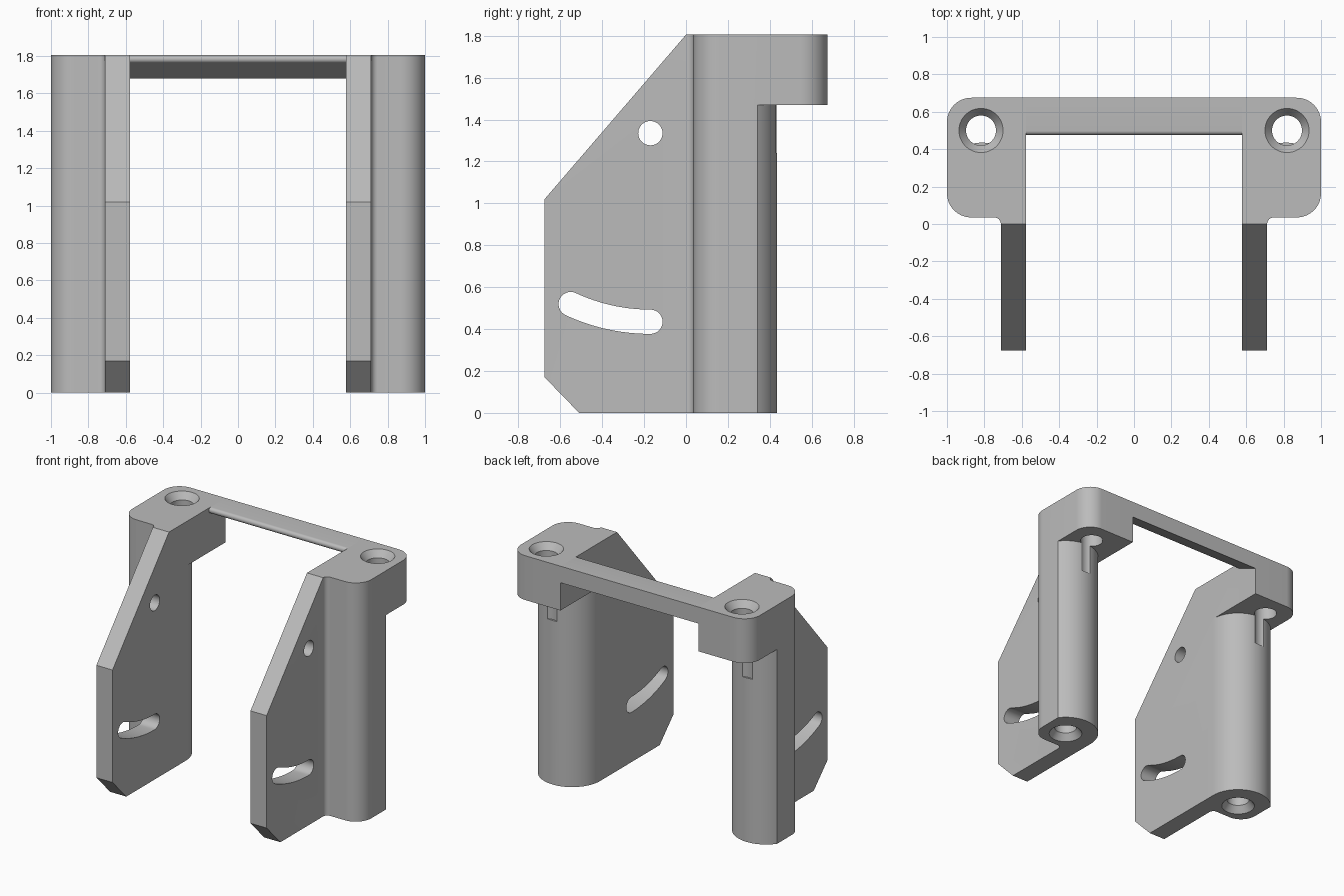
import bpy, bmesh, math
from mathutils import Vector

old = bpy.data.objects.get("Cube")
if old:
    bpy.data.objects.remove(old, do_unlink=True)

grey = bpy.data.materials.new("plain grey")
grey.use_nodes = True
colour = (0.5, 0.5, 0.5, 1)
grey.diffuse_color = colour
grey.node_tree.nodes["Principled BSDF"].inputs["Base Color"].default_value = colour


def arc(cx, cy, r, start, end, n=16):
    """Points on an arc, angles in degrees."""
    angles = [math.radians(start + (end - start) * i / n) for i in range(n + 1)]
    return [(cx + r * math.cos(a), cy + r * math.sin(a)) for a in angles]


def finish(name, bm):
    bmesh.ops.recalc_face_normals(bm, faces=bm.faces)
    mesh = bpy.data.meshes.new(name)
    bm.to_mesh(mesh)
    bm.free()
    mesh.materials.append(grey)
    ob = bpy.data.objects.new(name, mesh)
    bpy.context.collection.objects.link(ob)
    return ob


def prism(name, outline, axis, low, high):
    """Extrude an outline in XY along z, or in YZ along x."""
    bm = bmesh.new()
    if axis == "z":
        pts, step = [(u, v, low) for u, v in outline], Vector((0, 0, high - low))
    else:
        pts, step = [(low, u, v) for u, v in outline], Vector((high - low, 0, 0))
    face = bm.faces.new([bm.verts.new(p) for p in pts])
    moved = bmesh.ops.extrude_face_region(bm, geom=[face])["geom"]
    bmesh.ops.translate(bm, vec=step, verts=[e for e in moved if isinstance(e, bmesh.types.BMVert)])
    return finish(name, bm)


def turned(name, x, y, profile, n=48):
    """Solid of revolution about a vertical axis from (radius, z) pairs."""
    bm = bmesh.new()
    rings = [[bm.verts.new((px, py, z)) for px, py in arc(x, y, r, 0, 360, n)[:-1]]
             for r, z in profile]
    for a, b in zip(rings, rings[1:]):
        for i in range(n):
            j = (i + 1) % n
            bm.faces.new((a[i], a[j], b[j], b[i]))
    bm.faces.new(rings[0])
    bm.faces.new(rings[-1])
    return finish(name, bm)


def apply(ob, modifier):
    bpy.context.view_layer.objects.active = ob
    bpy.ops.object.modifier_apply(modifier=modifier.name)


def combine(ob, other, operation):
    mod = ob.modifiers.new("combine", "BOOLEAN")
    mod.operation, mod.solver, mod.object = operation, "EXACT", other
    apply(ob, mod)
    bpy.data.objects.remove(other, do_unlink=True)


INNER, PLATE, TOP, LEDGE = 0.577, 0.712, 1.805, 1.47
PX, PY, PR = 0.812, 0.2, 0.235          # centre and radius of post back
HX, HY = 0.818, 0.5                     # screw hole in the top block
PIVOT = (-0.17, 1.335)

# Shared front outline: fillet against the plate, then rounded outer corner
front = ([(INNER, 0), (PLATE, 0)] + arc(PLATE + 0.035, 0, 0.035, 180, 90, 8)[1:]
         + arc(0.87, 0.165, 0.13, -90, 0))

# Post with a cylindrical back
crease = math.degrees(math.acos((1 - PX) / PR))
post = prism("post", front + arc(PX, PY, PR, crease, 180, 32), "z", 0, LEDGE + 0.1)

# Top block with a rounded back corner
block = prism("top_block", front + arc(0.87, 0.545, 0.13, 0, 90) + [(INNER, 0.675)],
              "z", LEDGE, TOP)

# Side plate with sloped top and chamfered toe
plate = prism("side_plate", [(-0.675, 0.17), (-0.51, 0), (0.1, 0), (0.1, TOP),
                             (0, TOP), (-0.675, 1.02)], "x", INNER, PLATE)
bracket = post
bracket.name = "mounting_bracket"
combine(bracket, block, "UNION")
combine(bracket, plate, "UNION")

# Pivot hole and curved adjustment slot through the plate
pivot = prism("pivot_hole", arc(*PIVOT, 0.058, 0, 360, 48)[:-1], "x", 0.5, 0.8)
sweep, radius, half = 25, 0.9, 0.058
left_end = arc(*PIVOT, radius, 270 - sweep, 270, 1)[0]
right_end = (PIVOT[0], PIVOT[1] - radius)
slot_outline = (arc(*PIVOT, radius + half, 270 - sweep, 270, 20)
                + arc(*right_end, half, -90, 90)[1:]
                + arc(*PIVOT, radius - half, 270, 270 - sweep, 20)[1:]
                + arc(*left_end, half, 90 - sweep, 270 - sweep)[1:-1])
slot = prism("curved_slot", slot_outline, "x", 0.5, 0.8)

# Countersunk screw holes, from above and from below
top_hole = turned("top_screw_hole", HX, HY,
                  [(0.08, 1.24), (0.08, TOP - 0.05), (0.118, TOP), (0.118, TOP + 0.1)])
bottom_hole = turned("bottom_screw_hole", PX, PY,
                     [(0.118, -0.1), (0.118, 0), (0.08, 0.05), (0.08, 0.5)])
for cutter in (pivot, slot, top_hole, bottom_hole):
    combine(bracket, cutter, "DIFFERENCE")

# Mirror to the other side
mirror = bracket.modifiers.new("mirror", "MIRROR")
apply(bracket, mirror)

# Cross bar with rounded nose and sloped underside
bar = prism("cross_bar", [(0.675, 1.68), (0.675, TOP)] + arc(0.498, TOP - 0.022, 0.022, 90, 245, 12),
            "x", -0.63, 0.63)
combine(bracket, bar, "UNION")

# Tidy flat regions and shade
bm = bmesh.new()
bm.from_mesh(bracket.data)
bmesh.ops.remove_doubles(bm, verts=bm.verts, dist=0.0002)
bmesh.ops.dissolve_limit(bm, angle_limit=0.005, verts=bm.verts, edges=bm.edges)
bm.to_mesh(bracket.data)
bm.free()
bracket.data.materials.clear()
bracket.data.materials.append(grey)
for ob in bpy.context.selected_objects:
    ob.select_set(False)
bracket.select_set(True)
bpy.context.view_layer.objects.active = bracket
bpy.ops.object.shade_smooth_by_angle(angle=math.radians(30))
